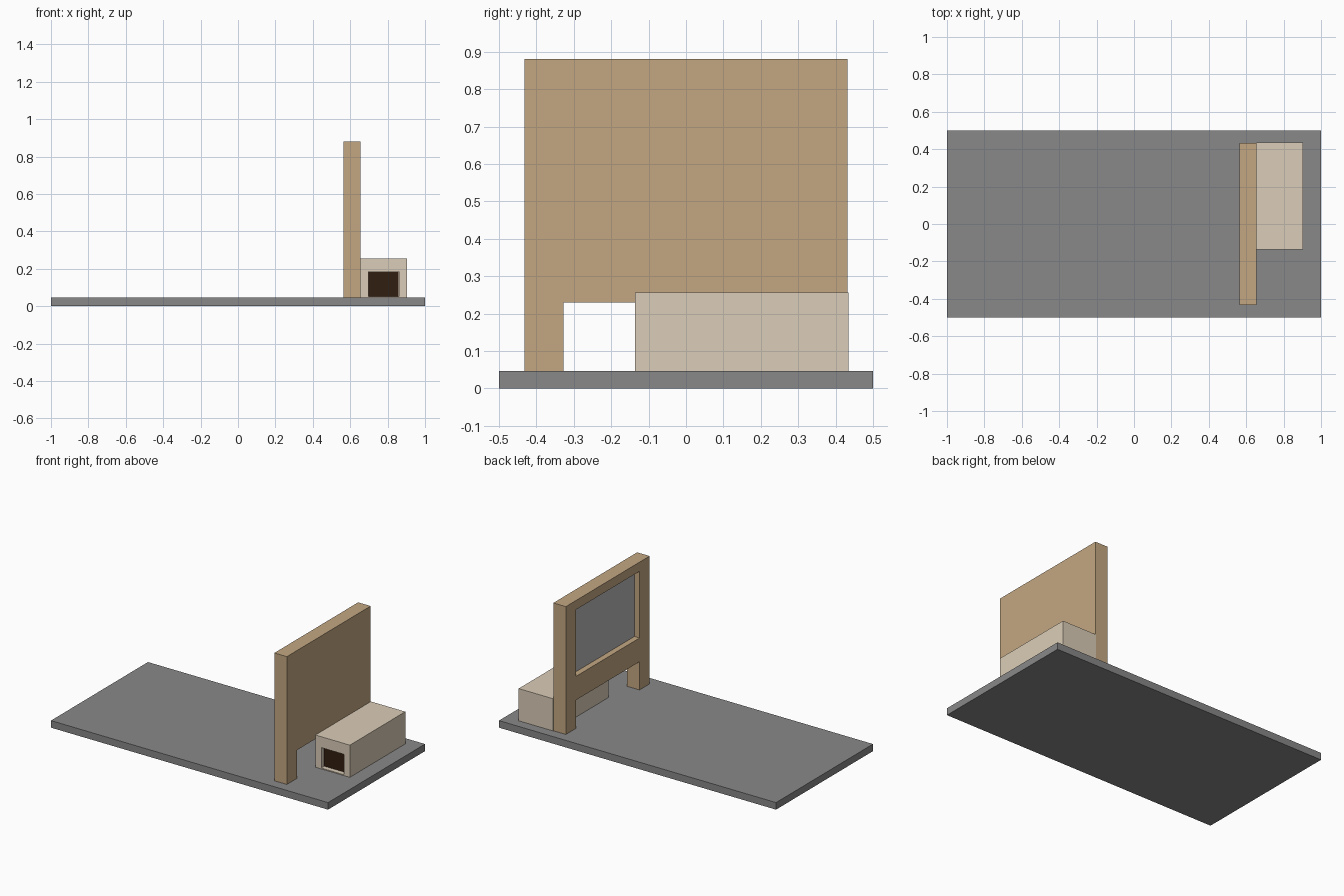
import bpy, bmesh
from mathutils import Vector

if "Cube" in bpy.data.objects:
    bpy.data.objects.remove(bpy.data.objects["Cube"])


def material(name, rgb):
    m = bpy.data.materials.new(name)
    m.diffuse_color = (*rgb, 1)
    m.use_nodes = True
    m.node_tree.nodes["Principled BSDF"].inputs["Base Color"].default_value = m.diffuse_color
    return m


def box(name, lo, hi, mat=None):
    bm = bmesh.new()
    bmesh.ops.create_cube(bm, size=1)
    lo, hi = Vector(lo), Vector(hi)
    for v in bm.verts:
        v.co = (lo + hi) / 2 + v.co * (hi - lo)
    me = bpy.data.meshes.new(name)
    bm.to_mesh(me)
    bm.free()
    ob = bpy.data.objects.new(name, me)
    bpy.context.collection.objects.link(ob)
    if mat:
        me.materials.append(mat)
    return ob


def cut(target, lo, hi):
    c = box(target.name + "_cutter", lo, hi)
    c.hide_render = True
    c.hide_set(True)
    c.display_type = 'WIRE'
    mod = target.modifiers.new("cut", 'BOOLEAN')
    mod.operation = 'DIFFERENCE'
    mod.solver = 'EXACT'
    mod.object = c


slab = material("slab_grey", (0.246, 0.246, 0.246))
tan = material("tan", (0.55, 0.39, 0.225))
cream = material("cream", (0.71, 0.61, 0.48))
brown = material("dark_brown", (0.03, 0.013, 0.005))
pale = material("panel_grey", (0.48, 0.48, 0.48))

# Ground slab
box("base_slab", (-1, -0.5, 0), (1, 0.5, 0.046), slab)

# Upright board with leg gap below and a shallow window recess on its left face
board = box("upright_board", (0.565, -0.432, 0.046), (0.655, 0.432, 0.88), tan)
cut(board, (0.5, -0.328, 0.0), (0.7, 0.328, 0.23))
cut(board, (0.5, -0.328, 0.385), (0.603, 0.328, 0.82))

# Grey panel set into the recess
box("recessed_panel", (0.601, -0.327, 0.386), (0.61, 0.327, 0.819), pale)

# Low hut behind the board, with a doorway on the front
hut = box("hut", (0.655, -0.137, 0.046), (0.903, 0.435, 0.256), cream)
cut(hut, (0.697, -0.2, 0.052), (0.86, -0.10, 0.185))

# Dark block seen inside the doorway
box("doorway_dark", (0.698, -0.108, 0.053), (0.859, 0.38, 0.184), brown)
